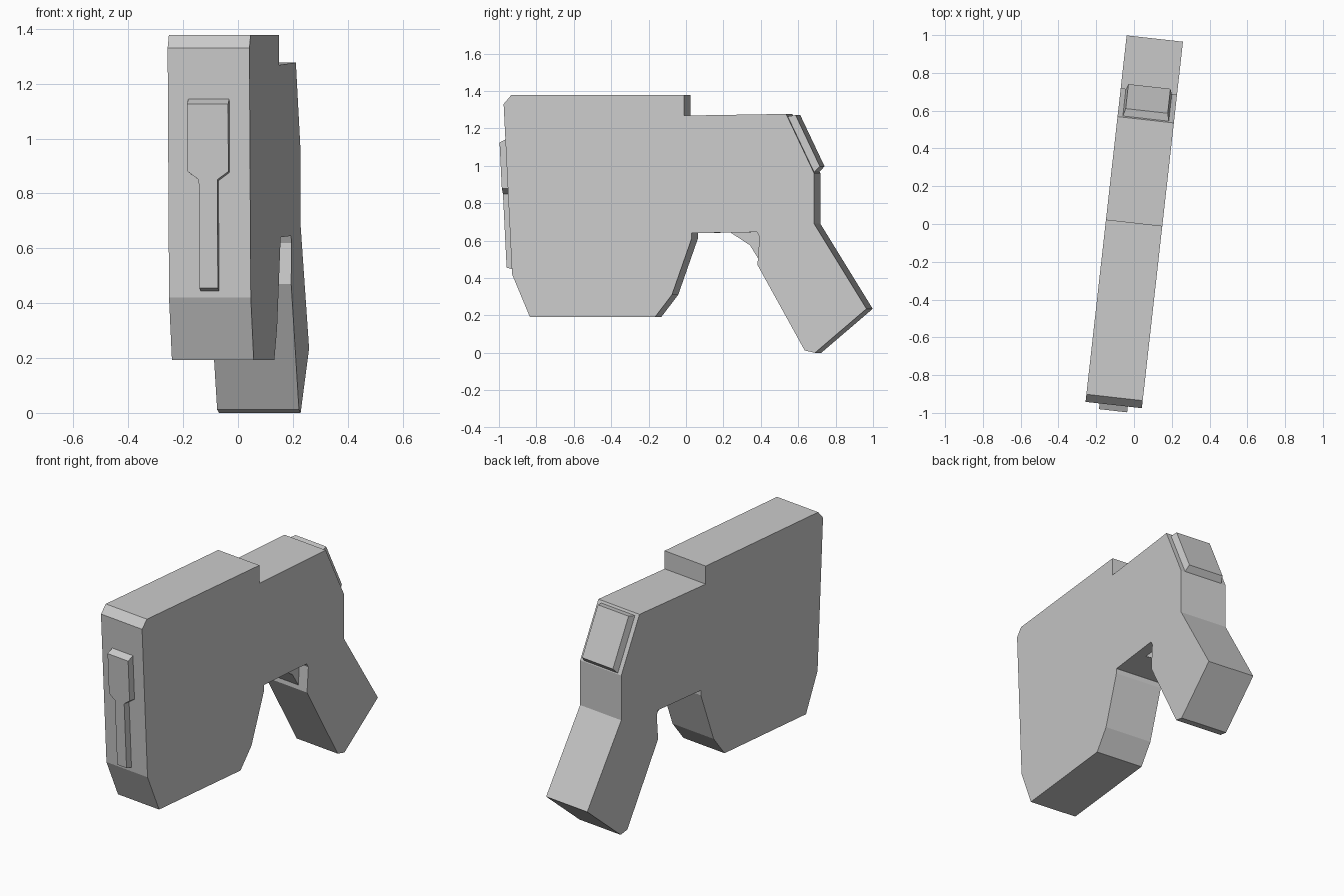
import bpy, bmesh, math

if "Cube" in bpy.data.objects:
    bpy.data.objects.remove(bpy.data.objects["Cube"])

YAW = math.radians(6.4)      # the whole model is turned slightly
HALF = 0.15                  # half thickness of the body


def make(name, rings):
    """Closed solid lofted between two matching outlines."""
    bm = bmesh.new()
    a, b = [[bm.verts.new(p) for p in ring] for ring in rings]
    n = len(a)
    bm.faces.new(a)
    bm.faces.new(b[::-1])
    for i in range(n):
        j = (i + 1) % n
        bm.faces.new((a[j], a[i], b[i], b[j]))
    bmesh.ops.recalc_face_normals(bm, faces=bm.faces)
    me = bpy.data.meshes.new(name)
    bm.to_mesh(me)
    bm.free()
    ob = bpy.data.objects.new(name, me)
    ob.rotation_euler.z = -YAW
    bpy.context.collection.objects.link(ob)
    return ob


def slab(name, profile, half):
    """Side profile (seen y, z on the right face) extruded across the width."""
    pts = [((y + HALF * math.sin(YAW)) / math.cos(YAW), z) for y, z in profile]
    return make(name, [[(s * half, y, z) for y, z in pts] for s in (-1, 1)])


# Main body with grip
slab("body_and_grip", [
    (-0.975, 1.33), (-0.935, 1.377), (-0.01, 1.377), (-0.01, 1.268),
    (0.535, 1.277), (0.685, 0.96), (0.685, 0.69), (0.965, 0.235),
    (0.69, 0.0), (0.635, 0.012), (0.382, 0.47), (0.393, 0.62), (0.38, 0.645),
    (0.03, 0.64), (0.03, 0.61), (-0.075, 0.31), (-0.165, 0.192),
    (-0.835, 0.192), (-0.93, 0.42)], HALF)

# Narrow gusset between body and grip
slab("grip_gusset", [(0.22, 0.65), (0.335, 0.575), (0.387, 0.49),
                     (0.45, 0.49), (0.45, 0.66), (0.22, 0.66)], 0.085)


# Raised strip on the sloping front face
def front_v(z):
    return -0.963 + (1.33 - z) * 0.05


strip = [(0.075, 1.125, 1.152), (0.075, 0.88, 0.875), (0.034, 0.85, 0.845),
         (0.034, 0.455, 0.44)]
outer = [(u, front_v(zo) - 0.042, zo) for u, zo, zi in strip]
inner = [(u, front_v(zi) + 0.015, zi) for u, zo, zi in strip]
make("front_strip", [r + [(-u, v, z) for u, v, z in r[::-1]]
                     for r in (outer, inner)])

# Raised plate on the sloping back face, placed by distance along the slope
top, low = (0.555, 1.277), (0.706, 0.96)
length = math.hypot(low[0] - top[0], low[1] - top[1])
d = ((low[0] - top[0]) / length, (low[1] - top[1]) / length)
nrm = (-d[1], d[0])


def plate_ring(half, t0, t1, h):
    return [(u, top[0] + d[0] * t + nrm[0] * h, top[1] + d[1] * t + nrm[1] * h)
            for u, t in ((-half, t0), (half, t0), (half, t1), (-half, t1))]


make("back_plate", [plate_ring(0.125, 0.012, length - 0.002, -0.01),
                    plate_ring(0.112, 0.026, length - 0.022, 0.04)])
